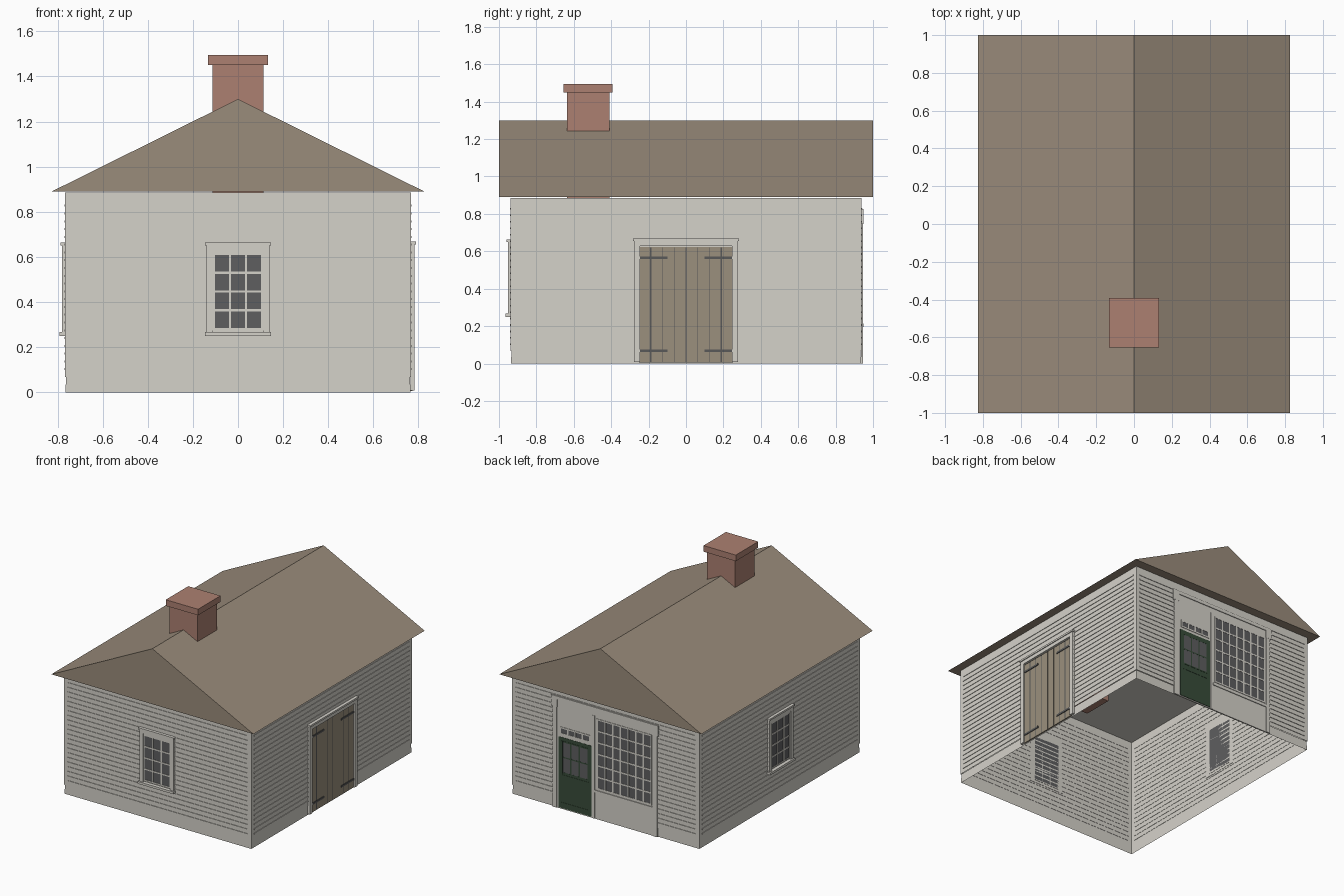
import bpy
import bmesh

cube = bpy.data.objects.get("Cube")
if cube:
    bpy.data.objects.remove(cube)


def material(name, r, g, b):
    """Flat colour given as 0-255 display values, stored as linear."""
    col = [((c / 255 + 0.055) / 1.055) ** 2.4 for c in (r, g, b)] + [1]
    m = bpy.data.materials.new(name)
    m.use_nodes = True
    m.diffuse_color = col
    m.node_tree.nodes["Principled BSDF"].inputs["Base Color"].default_value = col
    return m


WHITE = material("off_white_paint", 213, 210, 202)
ROOF = material("brown_shingle", 154, 140, 123)
WOOD = material("weathered_wood", 155, 144, 125)
BRICK = material("red_brick", 172, 128, 113)
GLASS = material("dark_glass", 94, 94, 96)
IRON = material("dark_iron", 88, 88, 88)
GREEN = material("green_paint", 56, 76, 58)

HX, HY = 0.768, 0.940      # half width and half depth of the walls
EAVE, RIDGE = 0.89, 1.30


def finish(name, bm, mat):
    bmesh.ops.recalc_face_normals(bm, faces=bm.faces)
    me = bpy.data.meshes.new(name)
    bm.to_mesh(me)
    bm.free()
    me.materials.append(mat)
    ob = bpy.data.objects.new(name, me)
    bpy.context.collection.objects.link(ob)
    return ob


def add_box(bm, x, y, z):
    """Add a box from three (low, high) ranges."""
    verts = bmesh.ops.create_cube(bm, size=1)["verts"]
    for v in verts:
        v.co = [(a + b) / 2 + c * abs(b - a) for (a, b), c in zip((x, y, z), v.co)]
    return verts


def on_wall(name, side, mat, boxes):
    """Boxes given as (u0, u1, z0, z1, depth) lying on one wall."""
    bm = bmesh.new()
    for u0, u1, z0, z1, d in boxes:
        sign = 1 if side in ("right", "back") else -1
        half = HX if side in ("right", "left") else HY
        out = (sign * (half - 0.004), sign * (half + d))
        if side in ("right", "left"):
            add_box(bm, out, (u0, u1), (z0, z1))
        else:
            add_box(bm, (u0, u1), out, (z0, z1))
    return finish(f"{side}_{name}", bm, mat)


def shell(name, hx, hy, z0, z1, closed_top):
    """Open-bottomed wall shell."""
    bm = bmesh.new()
    add_box(bm, (-hx, hx), (-hy, hy), (z0, z1))
    level = lambda f, z: all(abs(v.co.z - z) < 1e-4 for v in f.verts)
    drop = [f for f in bm.faces if level(f, z0) or (level(f, z1) and not closed_top)]
    bmesh.ops.delete(bm, geom=drop, context="FACES_ONLY")
    return finish(name, bm, WHITE)


def bars(u0, u1, z0, z1, cols, rows, w, d):
    """Border and glazing bars of a grid of panes."""
    out = []
    for i in range(cols + 1):
        u = u0 + (u1 - u0) * i / cols
        out.append((u - w / 2, u + w / 2, z0 - w / 2, z1 + w / 2, d))
    for j in range(rows + 1):
        z = z0 + (z1 - z0) * j / rows
        out.append((u0, u1, z - w / 2, z + w / 2, d - 0.0003))
    return out


def casing(half, z0, z1, w, d):
    """Two jambs and a head around an opening."""
    return [(-half, w - half, z0, z1, d), (half - w, half, z0, z1, d),
            (w - half, half - w, z1 - w, z1, d)]


# Walls and plinth
shell("walls", HX - 0.002, HY - 0.002, 0.067, 0.885, True)
shell("plinth", 0.762, 0.933, 0, 0.067, False)
shell("plinth_lower_board", 0.764, 0.935, 0, 0.034, False)

# Clapboard laps, broken around the barn door and the shopfront
LAPS = [0.098 + 0.0345 * i for i in range(22)]
for side, half, gap in (("front", HX, 0), ("left", HY, 0),
                        ("right", HY, 0.27), ("back", HX, 0.42)):
    end = half - 0.032
    strips = []
    for z in LAPS:
        if gap and z < (0.65 if side == "right" else 0.82):
            spans = [(-end, -gap), (gap, end)]
        else:
            spans = [(-end, end)]
        strips += [(a, b, z, z + 0.009, 0.002) for a, b in spans]
    on_wall("clapboard_laps", side, WHITE, strips)

# Gable roof as a solid prism
bm = bmesh.new()
tri = [bm.verts.new(p) for p in
       ((-0.826, -1, EAVE), (0.826, -1, EAVE), (0, -1, RIDGE))]
face = bm.faces.new(tri)
ext = bmesh.ops.extrude_face_region(bm, geom=[face])
for v in ext["geom"]:
    if isinstance(v, bmesh.types.BMVert):
        v.co.y = 1
finish("roof", bm, ROOF)

# Chimney
bm = bmesh.new()
add_box(bm, (-0.114, 0.114), (-0.636, -0.41), (0.74, 1.452))
add_box(bm, (-0.132, 0.132), (-0.655, -0.393), (1.45, 1.495))
finish("chimney", bm, BRICK)

# Matching sash windows on the front and left
for side in ("front", "left"):
    on_wall("window_glass", side, GLASS, [(-0.11, 0.11, 0.275, 0.615, 0.004)])
    on_wall("window_sash", side, WHITE,
            bars(-0.107, 0.107, 0.28, 0.613, 3, 4, 0.01, 0.007))
    on_wall("window_casing", side, WHITE,
            casing(0.14, 0.26, 0.655, 0.03, 0.013)
            + [(-0.112, 0.112, 0.612, 0.626, 0.008)])
    on_wall("window_cap", side, WHITE, [(-0.146, 0.146, 0.65, 0.663, 0.019)])
    on_wall("window_sill", side, WHITE, [(-0.146, 0.146, 0.25, 0.267, 0.024)])

# Double plank door on the right
on_wall("barn_door", "right", WOOD, [(-0.25, 0.25, 0.006, 0.622, 0.005)])
gaps = [(0, 0.004), (0.063, 0.004), (0.124, 0.004), (0.188, 0.009)]
on_wall("plank_gaps", "right", IRON,
        [(s * u - w / 2, s * u + w / 2, 0.008, 0.62, 0.006)
         for u, w in gaps for s in ((1, -1) if u else (1,))])
on_wall("strap_hinges", "right", IRON,
        [(a, a + 0.148, z, z + 0.014, 0.010)
         for z in (0.062, 0.558) for a in (-0.248, 0.10)])
on_wall("door_casing", "right", WHITE, casing(0.278, 0.008, 0.66, 0.032, 0.015))
on_wall("door_cap", "right", WHITE, [(-0.284, 0.284, 0.655, 0.668, 0.021)])

# Shopfront on the back: panel, pilasters and cornice
on_wall("shopfront_panel", "back", WHITE, [(-0.42, 0.43, 0.0, 0.83, 0.0025)])
on_wall("shopfront_pilasters", "back", WHITE,
        [(-0.425, -0.39, 0, 0.76, 0.007), (0.395, 0.43, 0, 0.76, 0.007),
         (0.085, 0.105, 0, 0.76, 0.006)])
on_wall("shopfront_cornice", "back", WHITE,
        [(-0.435, 0.44, 0.80, 0.825, 0.008), (-0.435, -0.385, 0.745, 0.80, 0.008),
         (0.39, 0.44, 0.745, 0.80, 0.008)])

# Many-paned shop window
on_wall("shop_window_glass", "back", GLASS, [(-0.378, 0.065, 0.225, 0.74, 0.004)])
on_wall("shop_window_bars", "back", WHITE,
        bars(-0.376, 0.063, 0.228, 0.738, 7, 6, 0.011, 0.006))
on_wall("shop_window_sill", "back", WHITE, [(-0.39, 0.085, 0.195, 0.213, 0.008)])

# Green entrance door with glazed top and transom
on_wall("entrance_door", "back", GREEN, [(0.112, 0.378, 0.008, 0.53, 0.004)])
on_wall("entrance_glass", "back", GLASS, [(0.14, 0.35, 0.27, 0.50, 0.005)])
on_wall("entrance_door_bars", "back", GREEN,
        bars(0.14, 0.35, 0.27, 0.50, 3, 2, 0.009, 0.006))
on_wall("entrance_door_rails", "back", GREEN,
        [(0.112, 0.135, 0.008, 0.53, 0.006), (0.355, 0.378, 0.008, 0.53, 0.006),
         (0.135, 0.355, 0.008, 0.05, 0.006), (0.135, 0.355, 0.225, 0.255, 0.006)])
on_wall("transom_glass", "back", GLASS, [(0.125, 0.365, 0.555, 0.60, 0.004)])
on_wall("transom_bars", "back", WHITE,
        bars(0.125, 0.365, 0.555, 0.60, 4, 1, 0.011, 0.006))
